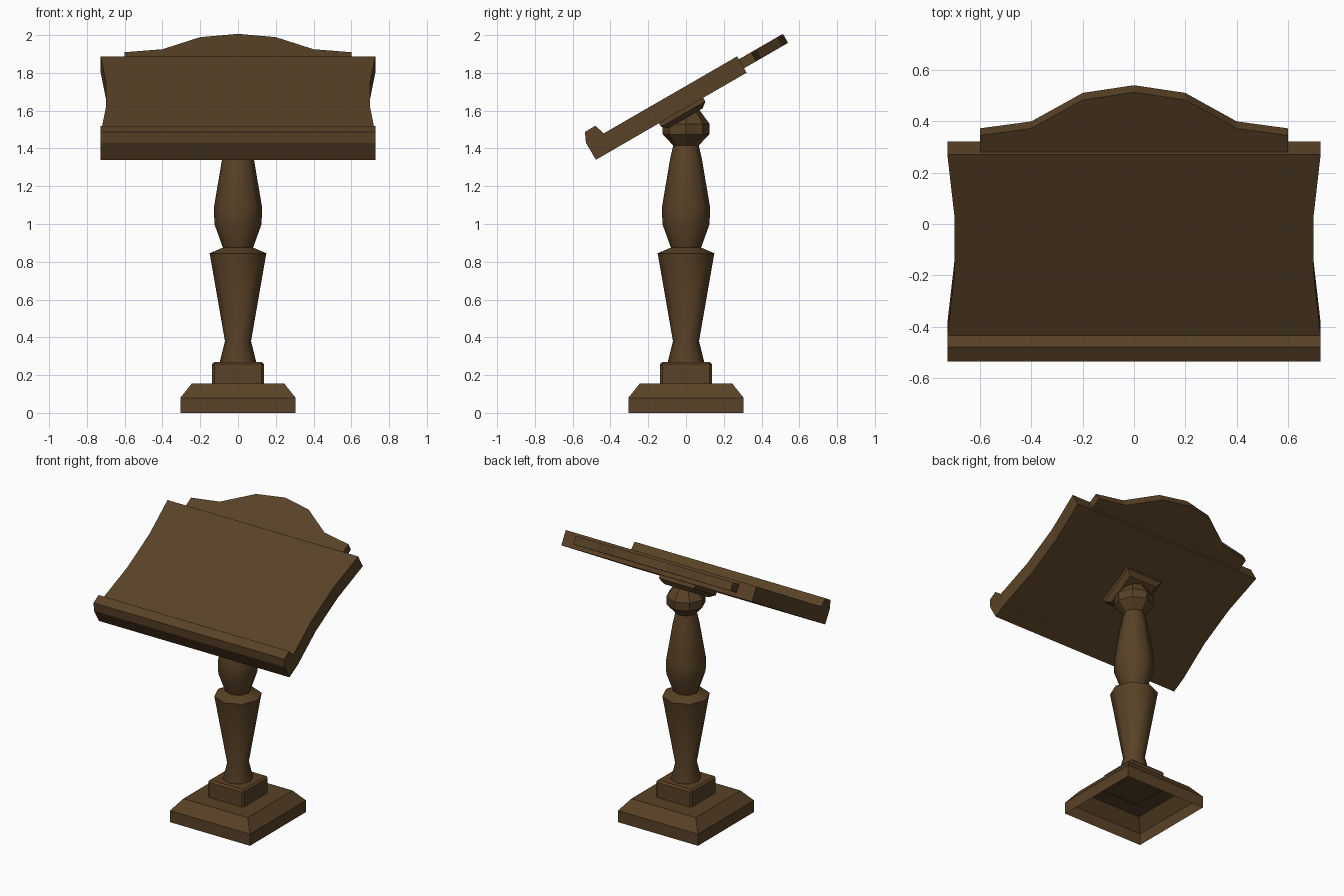
import bpy, bmesh, math
from mathutils import Vector

if "Cube" in bpy.data.objects:
    bpy.data.objects.remove(bpy.data.objects["Cube"])

wood = bpy.data.materials.new("dark brown wood")
wood.diffuse_color = (0.1, 0.054, 0.02, 1)
wood.use_nodes = True
wood.node_tree.nodes["Principled BSDF"].inputs["Base Color"].default_value = wood.diffuse_color


def make(name, bm):
    bmesh.ops.recalc_face_normals(bm, faces=bm.faces)
    me = bpy.data.meshes.new(name)
    bm.to_mesh(me)
    bm.free()
    me.materials.append(wood)
    ob = bpy.data.objects.new(name, me)
    bpy.context.collection.objects.link(ob)
    return ob


def loft(name, rings, cap_start=True, cap_end=True):
    """Skin a list of equal-length vertex rings."""
    bm = bmesh.new()
    rs = [[bm.verts.new(p) for p in r] for r in rings]
    n = len(rs[0])
    for a, b in zip(rs, rs[1:]):
        for i in range(n):
            j = (i + 1) % n
            bm.faces.new((a[i], a[j], b[j], b[i]))
    if cap_start:
        bm.faces.new(rs[0][::-1])
    if cap_end:
        bm.faces.new(rs[-1])
    return make(name, bm)


def square(h, z):
    return [(-h, -h, z), (h, -h, z), (h, h, z), (-h, h, z)]


def octagon(r, z):
    return [(r * math.cos(k * math.pi / 4), r * math.sin(k * math.pi / 4), z) for k in range(8)]


# Frame of the sloping desk: u runs up the slope, v is its normal
U = Vector((0, math.cos(math.radians(30)), 0.5))
V = Vector((0, -0.5, math.cos(math.radians(30))))
ORIGIN = Vector((0, -0.435, 1.48))   # top surface, just behind the ledge


def desk(x, u, v):
    return ORIGIN + Vector((x, 0, 0)) + U * u + V * v


# Base, hollow underneath
base = loft("base", [square(0.305, 0), square(0.305, 0.08), square(0.245, 0.155)], cap_start=False)

# Bevelled plinth block
block = loft("plinth_block", [square(0.137, 0.15), square(0.137, 0.27)], cap_start=False)
bev = block.modifiers.new("bevel", 'BEVEL')
bev.width = 0.012
bev.segments = 1

# Turned octagonal column
column = loft("column", [octagon(r, z) for r, z in (
    (0.095, 0.265), (0.095, 0.275), (0.069, 0.38), (0.15, 0.845), (0.08, 0.875),
    (0.125, 1.0), (0.127, 1.09), (0.085, 1.34), (0.067, 1.42))], False, False)
bpy.context.view_layer.objects.active = column
column.select_set(True)
bpy.ops.object.shade_smooth_by_angle(angle=math.radians(50))
column.select_set(False)

# Faceted knob
loft("knob", [octagon(r, z) for r, z in (
    (0.067, 1.415), (0.123, 1.475), (0.125, 1.53), (0.07, 1.605))])

# Mounting plate under the desk
uc = 0.415
loft("mounting_plate", [
    [desk(sx * h, uc + su * h, v) for sx, su in ((-1, -1), (1, -1), (1, 1), (-1, 1))]
    for h, v in ((0.135, -0.095), (0.135, -0.122), (0.105, -0.147))])

# Desk slab with waisted sides
L, T = 0.815, 0.1
loft("desk_slab", [
    [desk(-w, u, 0), desk(w, u, 0), desk(w, u, -T), desk(-w, u, -T)]
    for w, u in ((0.727, 0), (0.70, L / 3), (0.70, L * 2 / 3), (0.727, L))], cap_start=False)

# Book ledge along the front edge
ledge = [(-0.477, 1.34), (-0.53, 1.43), (-0.535, 1.487), (-0.48, 1.52), (-0.435, 1.48), (-0.385, 1.393)]
loft("book_ledge", [[(x, y, z) for y, z in ledge] for x in (-0.727, 0.727)])

# Arched crest board
half = [(0.6, 0.345), (0.4, 0.372), (0.2, 0.483)]
crest = half + [(0, 0.513)] + [(-x, y) for x, y in reversed(half)]
top = -0.018


def crest_u(y):
    return (y + 0.435 + 0.5 * top) / U.y


outline = [(0.6, L - 0.005)] + [(x, crest_u(y)) for x, y in crest] + [(-0.6, L - 0.005)]
loft("crest_board", [[desk(x, u, v) for x, u in outline] for v in (top, top - 0.055)])
